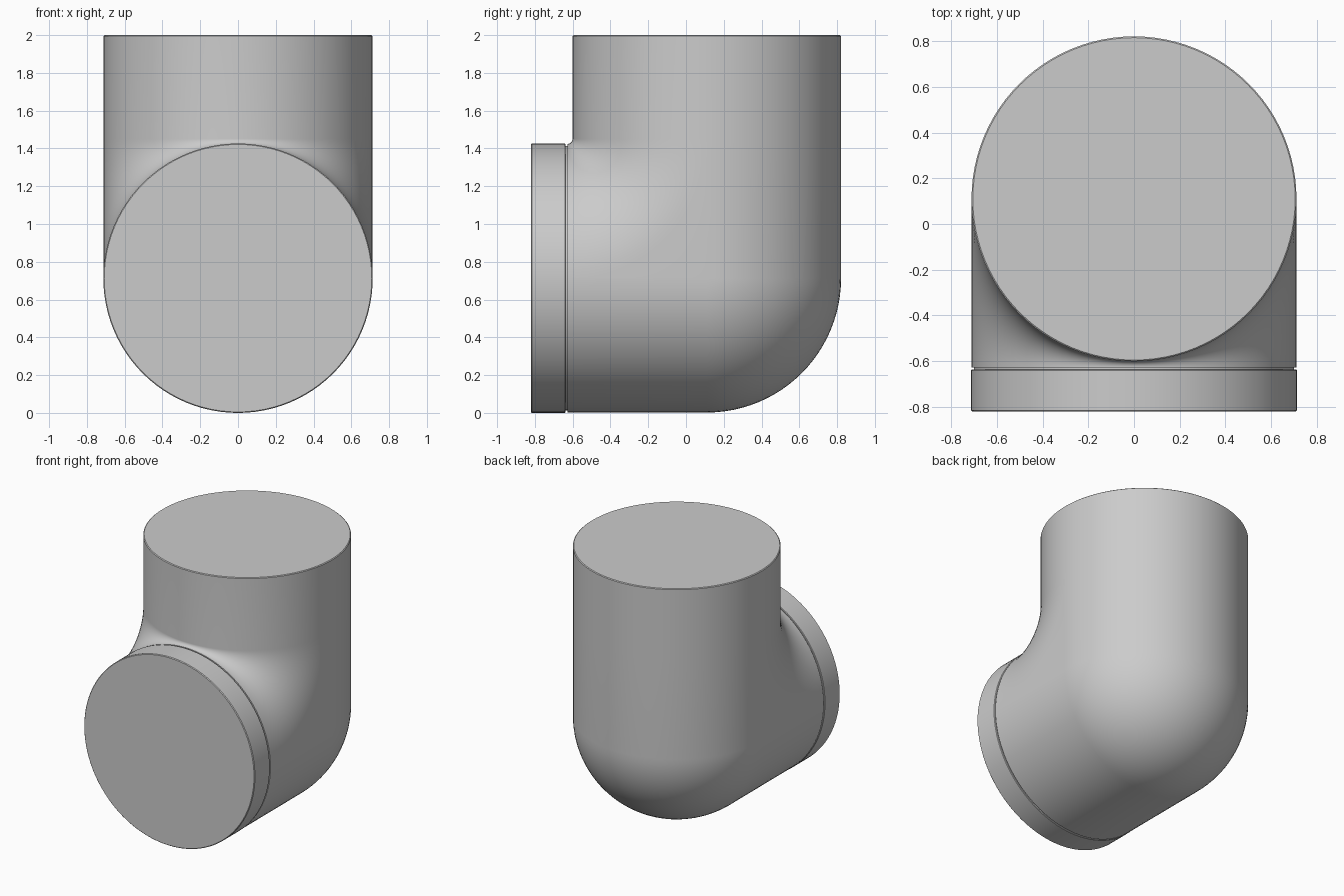
import bpy, bmesh
from math import sin, cos, pi

cube = bpy.data.objects.get("Cube")
if cube:
    bpy.data.objects.remove(cube, do_unlink=True)

R = 0.711                 # pipe radius
CY, CZ = 0.11, 0.713      # where the two pipe axes cross
PY, PZ = -0.628, 1.451    # pivot of the tight inner bend
HALF, STEPS = 48, 24      # divisions of half a ring, of the bend

grey = bpy.data.materials.new("pipe_grey")
grey.use_nodes = True
grey.diffuse_color = (0.6, 0.6, 0.6, 1)
grey.node_tree.nodes["Principled BSDF"].inputs["Base Color"].default_value = (0.6, 0.6, 0.6, 1)


def loft(name, rings):
    """Skin closed rings of points and cap both ends."""
    bm = bmesh.new()
    rows = [[bm.verts.new(p) for p in ring] for ring in rings]
    n = len(rows[0])
    for a, b in zip(rows, rows[1:]):
        for i in range(n):
            j = (i + 1) % n
            bm.faces.new((a[i], a[j], b[j], b[i]))
    bm.faces.new(rows[0])
    bm.faces.new(rows[-1])
    bmesh.ops.remove_doubles(bm, verts=bm.verts, dist=0.0001)
    bmesh.ops.recalc_face_normals(bm, faces=bm.faces)
    mesh = bpy.data.meshes.new(name)
    bm.to_mesh(mesh)
    bm.free()
    mesh.materials.append(grey)
    obj = bpy.data.objects.new(name, mesh)
    bpy.context.collection.objects.link(obj)
    bpy.ops.object.select_all(action='DESELECT')
    obj.select_set(True)
    bpy.context.view_layer.objects.active = obj
    bpy.ops.object.shade_smooth_by_angle(angle=pi / 6)


# Ring of (x, offset, is_outer): the inner and outer halves share side points
steps = [pi * i / HALF for i in range(HALF + 1)]
section = [(R * cos(a), R * sin(a), True) for a in steps]
section += [(-R * cos(a), -R * sin(a), False) for a in steps]


def upright_ring(z, scale=1):
    return [(x * scale, CY + h * scale, z) for x, h, _ in section]


def forward_ring(y, scale=1):
    return [(x * scale, y, CZ - h * scale) for x, h, _ in section]


def bend_ring(t):
    """Inner half turns about the pivot, outer half rounds a ball heel."""
    ring = []
    for x, h, outer in section:
        y, z, r = (CY, CZ, h) if outer else (PY, PZ, CY - PY + h)
        ring.append((x, y + r * cos(t), z - r * sin(t)))
    return ring


# Elbow body: upright pipe, bend, short forward pipe
rings = [upright_ring(2, 0.992), upright_ring(1.995), upright_ring(PZ)]
rings += [bend_ring(pi / 2 * i / STEPS) for i in range(STEPS + 1)]
rings += [forward_ring(PY)]
loft("elbow_body", rings)

# Front collar with a narrow groove behind it
loft("front_collar", [forward_ring(y, s) for y, s in (
    (-0.61, 0.985), (-0.637, 0.985), (-0.637, 0.998), (-0.641, 1.003),
    (-0.816, 1.003), (-0.821, 0.996))])
